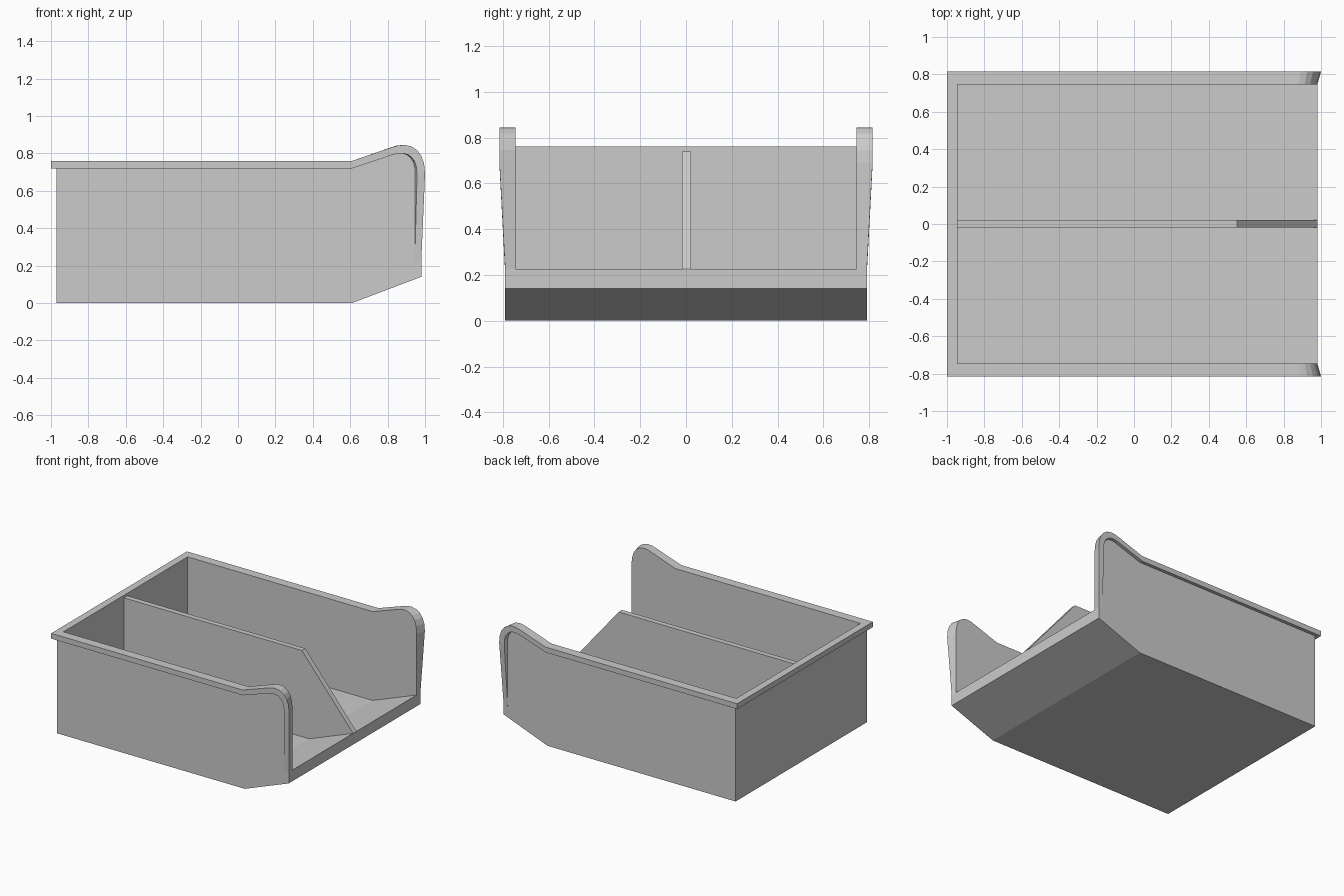
import bpy, bmesh

if "Cube" in bpy.data.objects:
    bpy.data.objects.remove(bpy.data.objects["Cube"])


def make_object(name, bm):
    bmesh.ops.remove_doubles(bm, verts=bm.verts, dist=1e-5)
    bmesh.ops.recalc_face_normals(bm, faces=bm.faces)
    mesh = bpy.data.meshes.new(name)
    bm.to_mesh(mesh)
    bm.free()
    obj = bpy.data.objects.new(name, mesh)
    bpy.context.collection.objects.link(obj)
    return obj


IN, WALL, LIP = 0.745, 0.79, 0.815   # inner, outer wall and lip half widths
FRONT, BEND, FLOOR = 0.98, 0.61, 0.085

# Side rim stations: outer edge (x, z), lower lip edge (x, z), lip half width
side = [
    (0.61, 0.76, 0.61, 0.72, LIP),
    (0.82, 0.832, 0.83, 0.793, LIP),
    (0.855, 0.842, 0.857, 0.80, LIP),
    (0.89, 0.845, 0.885, 0.80, LIP),
    (0.925, 0.838, 0.91, 0.793, LIP),
    (0.957, 0.818, 0.93, 0.777, LIP),
    (0.98, 0.788, 0.946, 0.755, LIP),
    (0.995, 0.745, 0.955, 0.723, LIP),
    (1.0, 0.69, 0.957, 0.68, LIP),
    (0.98, 0.225, 0.945, 0.21, WALL),
]

# Each rim section: inner edge, outer edge, lower lip edge, wall junction
sections = [
    [(-0.945, 0, 0.76), (-1, 0, 0.76), (-1, 0, 0.72), (-0.97, 0, 0.72)],
    [(-0.945, IN, 0.76), (-1, LIP, 0.76), (-1, LIP, 0.72), (-0.97, WALL, 0.72)],
]
for x, z, lx, lz, y in side:
    flare = max(0, (x - 0.8) / 0.2) * (y - WALL) / (LIP - WALL)
    sections.append([(x - 0.02 * flare, IN, z), (x, y, z),
                     (lx, y, lz), (lx - 0.01 * flare, WALL, lz)])

# Tray shell, half modelled then mirrored
bm = bmesh.new()
cache = {}


def face(points):
    verts = []
    for p in points:
        key = tuple(round(c, 5) for c in p)
        if key not in cache:
            cache[key] = bm.verts.new(key)
        if cache[key] not in verts:
            verts.append(cache[key])
    if len(verts) > 2:
        bm.faces.new(verts)


for a, b in zip(sections, sections[1:]):
    for i in range(3):
        face([a[i], b[i], b[i + 1], a[i + 1]])

inner_base = [(FRONT, 0.225), (BEND, FLOOR), (-0.945, FLOOR)]
outer_base = [(FRONT, 0.14), (BEND, 0), (-0.97, 0)]

# Side walls, inside and outside
face([s[0] for s in sections[1:]] + [(x, IN, z) for x, z in inner_base[1:]])
face([s[3] for s in sections[1:]] + [sections[-1][1]]
     + [(x, WALL, z) for x, z in outer_base])

# Floor, underside and back wall
for base, y, top, k in ((inner_base, IN, 0.76, 0), (outer_base, WALL, 0.72, 3)):
    for (x0, z0), (x1, z1) in zip(base, base[1:]):
        face([(x0, 0, z0), (x0, y, z0), (x1, y, z1), (x1, 0, z1)])
    x, z = base[-1]
    face([(x, 0, z), (x, y, z), sections[1][k], sections[0][k]])

# Front floor edge
face([(FRONT, 0, 0.225), (FRONT, IN, 0.225), (FRONT, WALL, 0.225),
      (FRONT, WALL, 0.14), (FRONT, 0, 0.14)])

tray = make_object("tray_shell", bm)
mirror = tray.modifiers.new("Mirror", 'MIRROR')
mirror.use_axis = (False, True, False)

# Central divider panel
bm = bmesh.new()
profile = [(-0.945, FLOOR), (BEND, FLOOR), (FRONT, 0.225), (0.55, 0.74), (-0.945, 0.74)]
panel = bm.faces.new([bm.verts.new((x, -0.018, z)) for x, z in profile])
ext = bmesh.ops.extrude_face_region(bm, geom=[panel])
new_verts = [g for g in ext["geom"] if isinstance(g, bmesh.types.BMVert)]
bmesh.ops.translate(bm, verts=new_verts, vec=(0, 0.04, 0))
make_object("divider", bm)
